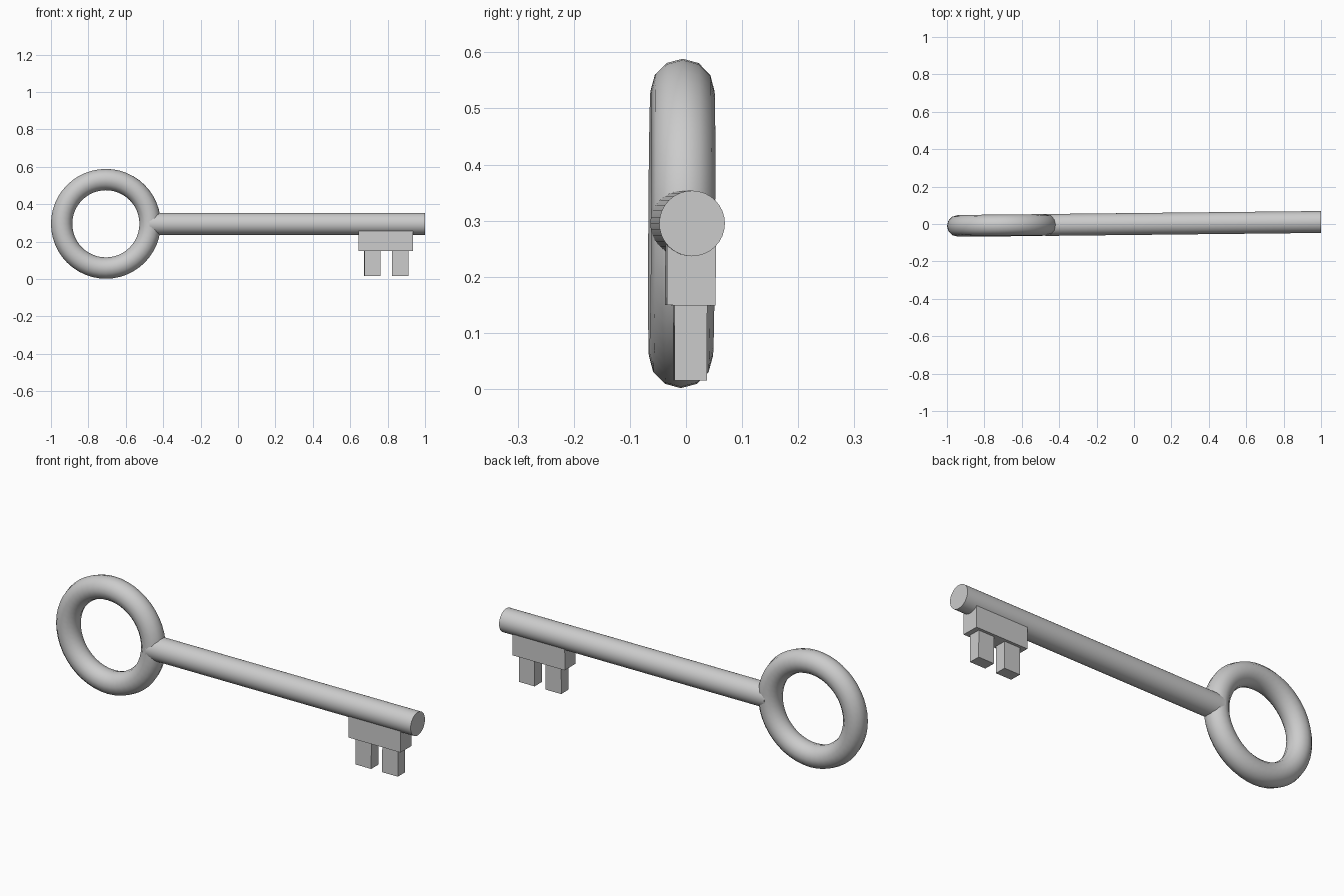
import bpy
from math import radians
from mathutils import Matrix

if "Cube" in bpy.data.objects:
    bpy.data.objects.remove(bpy.data.objects["Cube"])

# the whole key is turned and rolled very slightly about its shaft line
AXIS_Z = 0.295
POSE = (Matrix.Translation((0, 0, AXIS_Z)) @ Matrix.Rotation(0.0108, 4, 'Z')
        @ Matrix.Rotation(-0.006, 4, 'X'))


def finish(name, smooth=False):
    ob = bpy.context.object
    ob.name = name
    if smooth:
        bpy.ops.object.shade_smooth_by_angle(angle=radians(40))
    bpy.context.view_layer.update()
    ob.matrix_world = POSE @ ob.matrix_world
    return ob


def box(name, x0, x1, width, z0, z1):
    bpy.ops.mesh.primitive_cube_add(
        size=1, location=((x0 + x1) / 2, 0, (z0 + z1) / 2 - AXIS_Z))
    bpy.context.object.scale = (x1 - x0, width, z1 - z0)
    finish(name)


# bow: the round finger ring
bpy.ops.mesh.primitive_torus_add(
    major_radius=0.2365, minor_radius=0.057, major_segments=48,
    minor_segments=12, location=(-0.7065, 0, 0), rotation=(radians(90), 0, 0))
finish("bow_ring", True)

# shaft: from the middle of the ring tube to the tip
start, end = -0.475, 1.0
bpy.ops.mesh.primitive_cylinder_add(
    vertices=32, radius=0.0585, depth=end - start, end_fill_type='TRIFAN',
    location=((start + end) / 2, 0, 0), rotation=(0, radians(90), 0))
finish("shaft", True)

# bit: a block under the tip with two teeth
box("bit_block", 0.645, 0.935, 0.087, 0.149, 0.26)
for i, x in enumerate((0.675, 0.823)):
    box(f"tooth_{i + 1}", x, x + 0.087, 0.058, 0.015, 0.155)
